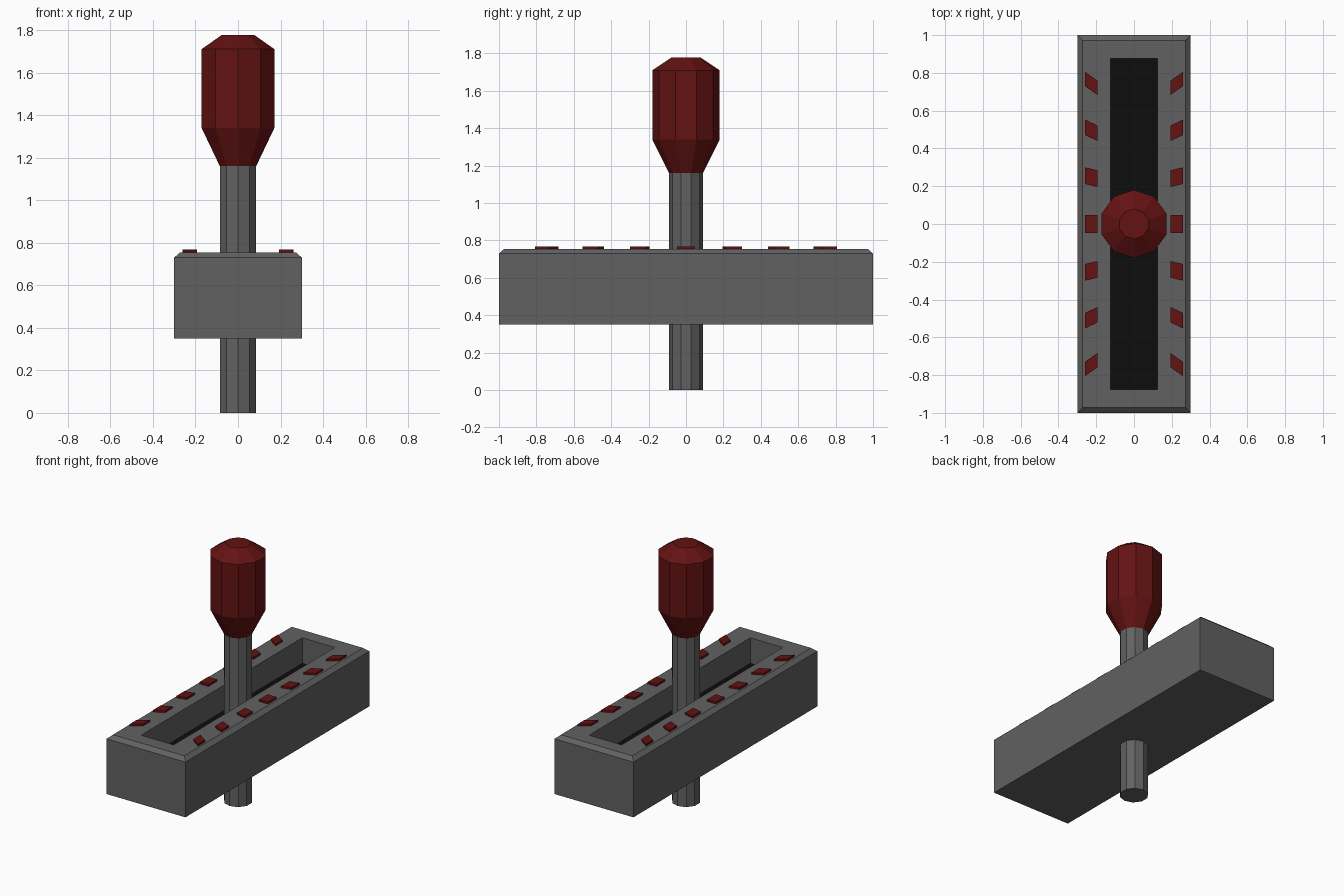
import bpy, bmesh, math

cube = bpy.data.objects.get("Cube")
if cube:
    bpy.data.objects.remove(cube, do_unlink=True)


def material(name, colour):
    mat = bpy.data.materials.new(name)
    mat.use_nodes = True
    mat.diffuse_color = (*colour, 1)
    mat.node_tree.nodes["Principled BSDF"].inputs["Base Color"].default_value = (*colour, 1)
    return mat


grey = material("dark_grey", (0.12, 0.12, 0.12))
red = material("dark_red", (0.125, 0.006, 0.006))
black = material("slot_black", (0.004, 0.004, 0.004))


def loft(name, rings, *mats):
    """Join successive closed rings of points with faces and cap both ends."""
    bm = bmesh.new()
    loops = [[bm.verts.new(p) for p in ring] for ring in rings]
    count = len(loops[0])
    for low, high in zip(loops, loops[1:]):
        for i in range(count):
            j = (i + 1) % count
            bm.faces.new((low[i], low[j], high[j], high[i]))
    bm.faces.new(loops[0][::-1])
    bm.faces.new(loops[-1])
    bmesh.ops.recalc_face_normals(bm, faces=bm.faces)
    mesh = bpy.data.meshes.new(name)
    bm.to_mesh(mesh)
    bm.free()
    for mat in mats:
        mesh.materials.append(mat)
    obj = bpy.data.objects.new(name, mesh)
    bpy.context.collection.objects.link(obj)
    return obj


def rect(x, y, z):
    return [(-x, -y, z), (x, -y, z), (x, y, z), (-x, y, z)]


def decagon(r, z):
    angles = [math.pi / 2 + i * math.tau / 10 for i in range(10)]
    return [(r * math.cos(a), r * math.sin(a), z) for a in angles]


# Housing with chamfered rim and sunken slot
housing = loft("housing", [
    rect(0.3, 1, 0.35), rect(0.3, 1, 0.73), rect(0.272, 0.972, 0.755),
    rect(0.124, 0.877, 0.755), rect(0.124, 0.877, 0.58)], grey, black)
for face in housing.data.polygons:
    # The slot floor is the only upward face below the rim
    if face.normal.z > 0.9 and face.center.z < 0.7:
        face.material_index = 1

# Lever shaft and faceted grip
loft("lever_shaft", [decagon(0.09, 0), decagon(0.09, 1.165)], grey)
loft("lever_grip", [decagon(0.09, 1.16), decagon(0.18, 1.34),
                    decagon(0.18, 1.71), decagon(0.08, 1.777)], red)

# Slanted position markers along both sides of the slot
for side, label in ((1, "left"), (-1, "right")):
    for step in range(-3, 4):
        y, skew = step * 0.248, step * 0.008
        half = 0.047 - abs(step) * 0.003
        outline = [(0.192, y - skew - half), (0.26, y + skew - half),
                   (0.26, y + skew + half), (0.192, y - skew + half)]
        loft(f"{label}_marker_{step + 4}",
             [[(side * px, py, z) for px, py in outline] for z in (0.754, 0.768)], red)
